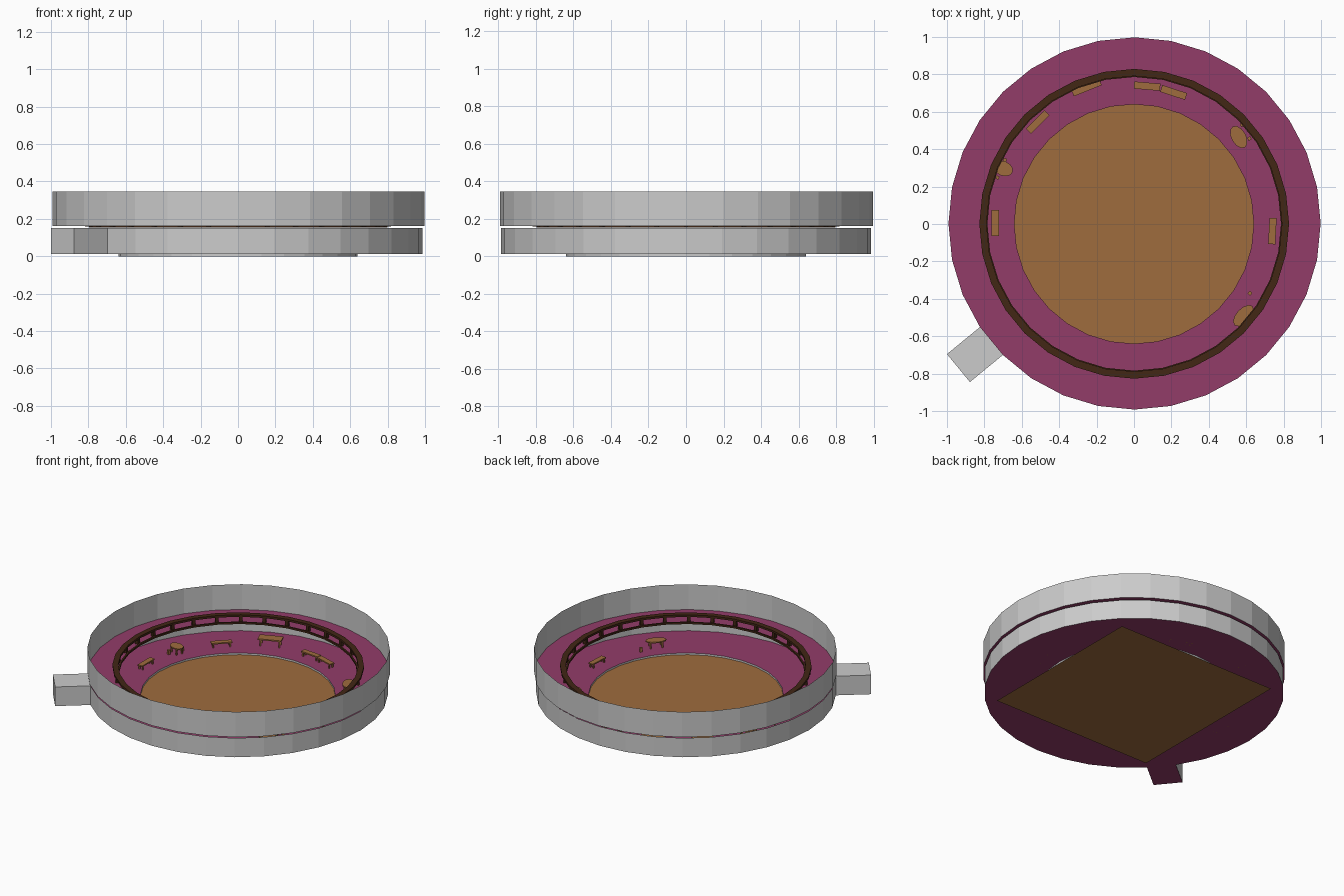
import bpy, bmesh, math
from mathutils import Matrix, Vector

if "Cube" in bpy.data.objects:
    bpy.data.objects.remove(bpy.data.objects["Cube"])

N = 32
STEP = 2 * math.pi / N


def material(name, rgb):
    m = bpy.data.materials.new(name)
    m.diffuse_color = (*rgb, 1)
    m.use_nodes = True
    m.node_tree.nodes["Principled BSDF"].inputs["Base Color"].default_value = m.diffuse_color
    return m


GREY = material("grey_wall", (0.60, 0.60, 0.60))
PLUM = material("plum_carpet", (0.29, 0.045, 0.141))
WOOD = material("brown_wood", (0.342, 0.15, 0.048))
DARK = material("dark_brown_rail", (0.054, 0.02, 0.0075))


def finish(bm, name, mat):
    me = bpy.data.meshes.new(name)
    bm.to_mesh(me)
    bm.free()
    me.materials.append(mat)
    ob = bpy.data.objects.new(name, me)
    bpy.context.collection.objects.link(ob)
    return ob


def sweep(name, profile, mat, center=0.0, closed=False, skip=()):
    """Sweep (radius, z) points round the axis in N flat sides."""
    bm = bmesh.new()
    cols = [[bm.verts.new((center + r * math.cos(i * STEP), center + r * math.sin(i * STEP), z))
             for r, z in profile] for i in range(N)]
    k = len(profile)
    for i in range(N):
        if i in skip:
            continue
        a, b = cols[i], cols[(i + 1) % N]
        for j in range(k if closed else k - 1):
            j2 = (j + 1) % k
            bm.faces.new((a[j], b[j], b[j2], a[j2]))
    return finish(bm, name, mat)


def sheet(name, quads, mat):
    bm = bmesh.new()
    for q in quads:
        bm.faces.new([bm.verts.new(p) for p in q])
    return finish(bm, name, mat)


def add_box(bm, size, loc, rot=0.0):
    mtx = Matrix.Translation(loc) @ Matrix.Rotation(rot, 4, 'Z') @ Matrix.Diagonal((*size, 1))
    bmesh.ops.create_cube(bm, size=1, matrix=mtx)


FLOOR, WALL_TOP, BALC, TOP = 0.013, 0.152, 0.163, 0.346
R = 0.986
GATE = 19  # wall segment that opens into the tunnel

# Lower storey: square arena floor, pit rim, carpet ring and wall
s = 0.64
sheet("arena_floor", [[(-s, -s, 0), (s, -s, 0), (s, s, 0), (-s, s, 0)]], WOOD)
sweep("pit_rim", [(s, 0), (s, FLOOR)], GREY)
sweep("lower_carpet", [(s, FLOOR), (R, FLOOR)], PLUM)
sweep("lower_wall", [(R, FLOOR), (R, WALL_TOP)], GREY, skip=(GATE,))

# Entrance tunnel pushed out from one wall segment
mid = (GATE + 0.5) * STEP
out = Vector((math.cos(mid), math.sin(mid), 0)) * 0.233
a, b = [Vector((R * math.cos(i * STEP), R * math.sin(i * STEP), 0)) for i in (GATE, GATE + 1)]
lo, hi = Vector((0, 0, FLOOR)), Vector((0, 0, WALL_TOP))
c, d = b + out, a + out
sheet("tunnel_floor", [[p + lo for p in (a, b, c, d)]], PLUM)
sheet("tunnel_shell", [[p + hi for p in (a, d, c, b)]] +
      [[p + lo, q + lo, q + hi, p + hi] for p, q in ((b, c), (c, d), (d, a))], GREY)

# Balcony floor and upper wall
sweep("balcony_floor", [(0.79, BALC), (0.995, BALC)], PLUM, 0.003)
sweep("upper_wall", [(0.995, BALC), (0.995, TOP)], GREY, 0.003)

# Balcony railing: base rail, handrail and posts


def rail(name, r0, r1, z0, z1):
    sweep(name, [(r0, z0), (r1, z0), (r1, z1), (r0, z1)], DARK, 0.001, True)


rail("base_rail", 0.785, 0.797, 0.155, 0.168)
rail("handrail", 0.79, 0.828, 0.205, 0.22)
bm = bmesh.new()
for i in range(N):
    t = i * STEP
    add_box(bm, (0.022, 0.022, 0.05), (0.807 * math.cos(t), 0.807 * math.sin(t), 0.185), t)
finish(bm, "rail_posts", DARK)


# Furniture on the lower floor
def bench(name, x, y, deg, length=0.14, width=0.038, height=0.035):
    bm = bmesh.new()
    t = math.radians(deg)
    rot = Matrix.Rotation(t, 3, 'Z')
    add_box(bm, (length, width, 0.009), (x, y, FLOOR + height - 0.0045), t)
    for sx in (-1, 1):
        for sy in (-1, 1):
            p = rot @ Vector((sx * length * 0.4, sy * width * 0.33, 0))
            add_box(bm, (0.009, 0.009, height - 0.008),
                    (x + p.x, y + p.y, FLOOR + (height - 0.008) / 2), t)
    finish(bm, name, WOOD)


def table(name, x, y, deg, length, width, stools, height=0.05):
    bm = bmesh.new()
    t = math.radians(deg)
    rot = Matrix.Rotation(t, 3, 'Z')
    mtx = (Matrix.Translation((x, y, FLOOR + height - 0.004)) @ Matrix.Rotation(t, 4, 'Z')
           @ Matrix.Diagonal((length, width, 0.008, 1)))
    bmesh.ops.create_cone(bm, cap_ends=True, segments=12, radius1=0.5, radius2=0.5,
                          depth=1, matrix=mtx)
    for sx in (-1, 1):
        for sy in (-1, 1):
            p = rot @ Vector((sx * length * 0.28, sy * width * 0.28, 0))
            add_box(bm, (0.01, 0.01, height - 0.006),
                    (x + p.x, y + p.y, FLOOR + (height - 0.006) / 2), t)
    for px, py in stools:
        add_box(bm, (0.018, 0.018, 0.03), (px, py, FLOOR + 0.015), t)
    finish(bm, name, WOOD)


for i, (x, y, deg) in enumerate([(0.07, 0.737, -5), (0.212, 0.703, -18), (-0.515, 0.545, 45),
                                 (-0.742, 0.005, 90), (0.74, -0.038, 87)]):
    bench(f"bench_{i + 1}", x, y, deg)
bench("long_table", -0.26, 0.745, 22, 0.16, 0.07, 0.055)
table("oval_table_1", -0.70, 0.297, -22, 0.11, 0.078, [(-0.69, 0.342), (-0.73, 0.248)])
table("oval_table_2", 0.56, 0.465, -60, 0.13, 0.078, [(0.617, 0.457), (0.578, 0.53)])
table("oval_table_3", 0.585, -0.49, 47, 0.14, 0.075, [(0.62, -0.37)])
